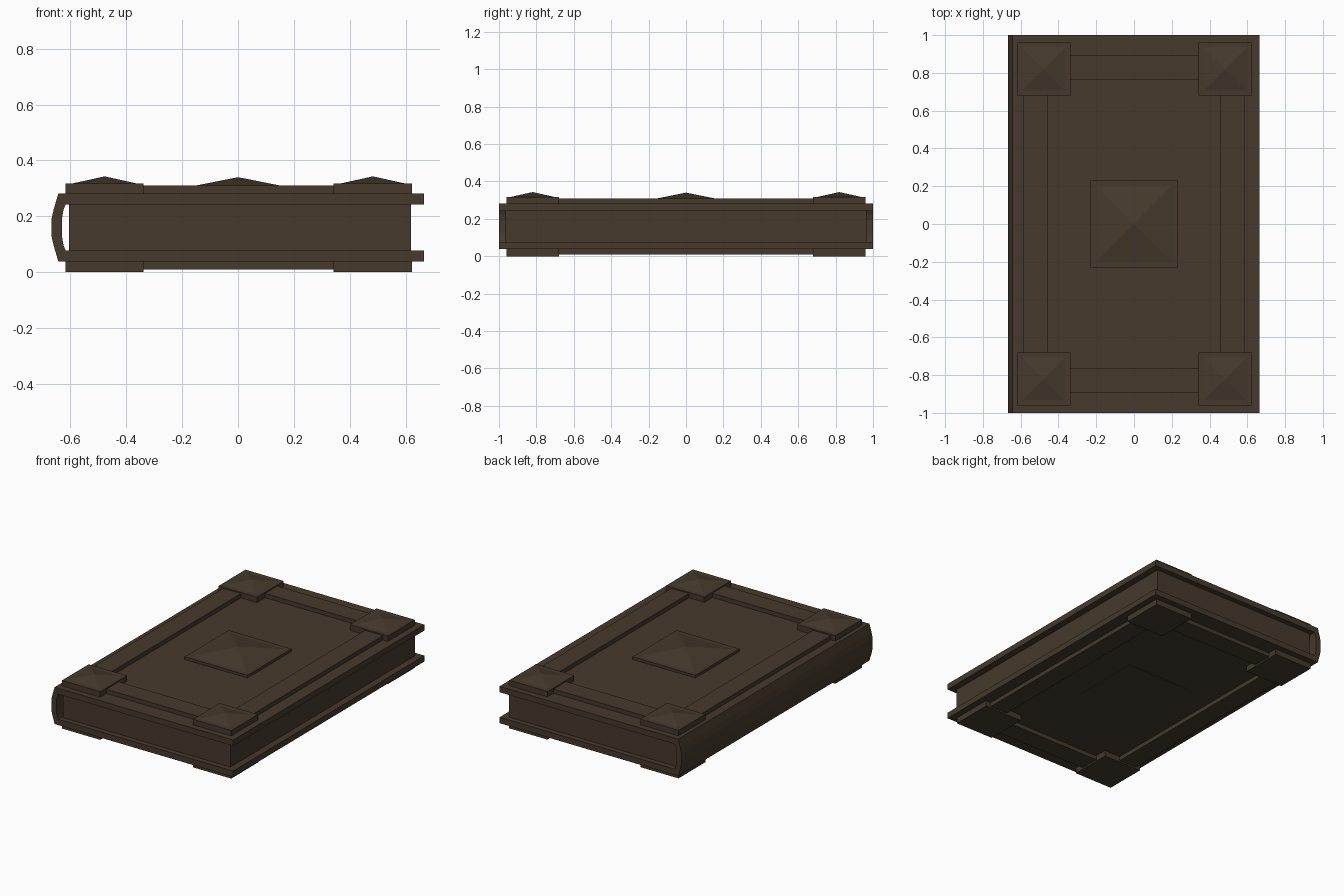
import bpy, bmesh

if "Cube" in bpy.data.objects:
    bpy.data.objects.remove(bpy.data.objects["Cube"])

cover_mat = bpy.data.materials.new("dark brown leather")
cover_mat.diffuse_color = (0.061, 0.042, 0.026, 1)
cover_mat.use_nodes = True
cover_mat.node_tree.nodes["Principled BSDF"].inputs["Base Color"].default_value = cover_mat.diffuse_color


def finish(name, bm):
    bmesh.ops.recalc_face_normals(bm, faces=bm.faces)
    mesh = bpy.data.meshes.new(name)
    bm.to_mesh(mesh)
    bm.free()
    mesh.materials.append(cover_mat)
    obj = bpy.data.objects.new(name, mesh)
    bpy.context.collection.objects.link(obj)
    return obj


def box(name, x0, x1, y0, y1, z0, z1, stud=None):
    """Box; stud=(inset, apex height) raises a low pyramid on its top."""
    bm = bmesh.new()
    low = [bm.verts.new((x, y, z0)) for x, y in ((x0, y0), (x1, y0), (x1, y1), (x0, y1))]
    base = bm.faces.new(low)
    res = bmesh.ops.extrude_face_region(bm, geom=[base], use_keep_orig=True)
    top = [g for g in res["geom"] if isinstance(g, bmesh.types.BMFace)][0]
    bmesh.ops.translate(bm, verts=top.verts, vec=(0, 0, z1 - z0))
    if stud:
        bmesh.ops.recalc_face_normals(bm, faces=bm.faces)
        bmesh.ops.inset_region(bm, faces=[top], thickness=stud[0])
        apex = bmesh.ops.poke(bm, faces=[top])["verts"][0]
        apex.co.z = stud[1]
    return finish(name, bm)


# Cover boards and curved spine: one C-shaped profile along y
half = [(0.665, 0.282), (-0.643, 0.282), (-0.659, 0.228), (-0.667, 0.193)]
inner = [(-0.630, 0.193), (-0.625, 0.223), (-0.617, 0.243), (0.665, 0.243)]
mirror = lambda pts: [(x, 0.32 - z) for x, z in reversed(pts)]
profile = half + mirror(half) + mirror(inner) + inner
bm = bmesh.new()
face = bm.faces.new([bm.verts.new((x, -1, z)) for x, z in profile])
res = bmesh.ops.extrude_face_region(bm, geom=[face], use_keep_orig=True)
bmesh.ops.translate(bm, vec=(0, 2, 0),
                    verts=[g for g in res["geom"] if isinstance(g, bmesh.types.BMVert)])
finish("cover_and_spine", bm)

# Page block
box("pages", -0.605, 0.62, -0.965, 0.965, 0.077, 0.244)

# Corner fittings and border strips on both boards
C = 0.0025
for side, z0, z1, strip0, strip1 in (("top", 0.28, 0.318, 0.28, 0.31),
                                     ("bottom", 0.0, 0.04, 0.01, 0.04)):
    for sx in (-1, 1):
        for sy in (-1, 1):
            cx, cy = C + sx * 0.48, sy * 0.82
            box(side + "_corner", cx - 0.14, cx + 0.14, cy - 0.14, cy + 0.14, z0, z1,
                (0.038, 0.343) if side == "top" else None)
        cx = sx * 0.52
        box(side + "_long_strip", cx - 0.065, cx + 0.065, -0.69, 0.69, strip0, strip1)
        cy = sx * 0.83
        box(side + "_short_strip", -0.35, 0.35, cy - 0.065, cy + 0.065, strip0, strip1)

# Centre plates
box("top_centre_plate", -0.23, 0.23, -0.23, 0.23, 0.28, 0.3, (0.04, 0.34))
box("bottom_centre_plate", -0.23, 0.23, -0.23, 0.23, 0.034, 0.04)
